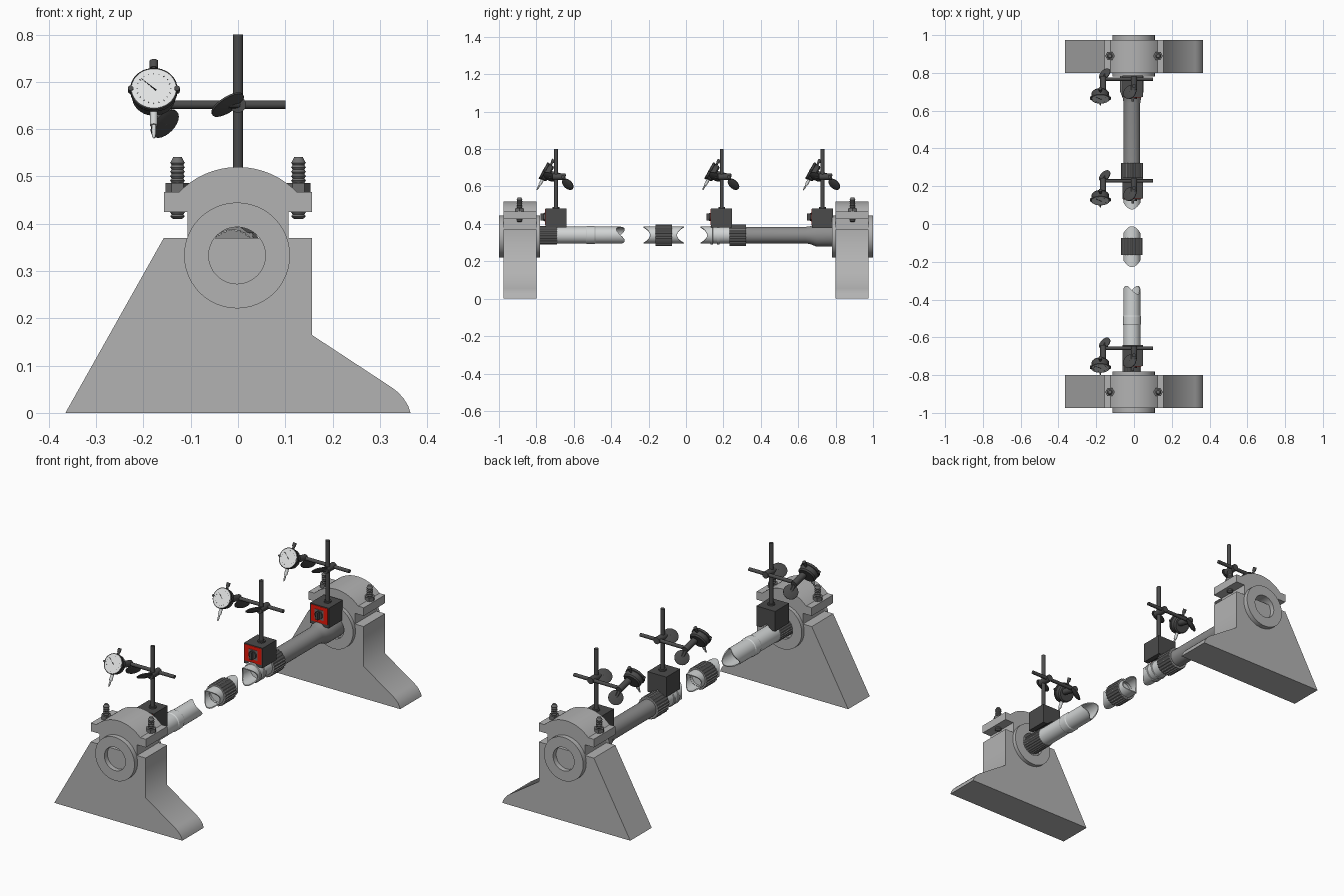
import bpy, bmesh
from math import sin, cos, pi, radians
from mathutils import Vector, Matrix

if "Cube" in bpy.data.objects:
    bpy.data.objects.remove(bpy.data.objects["Cube"])


def material(name, rgb):
    m = bpy.data.materials.new(name)
    m.diffuse_color = (*rgb, 1)
    m.use_nodes = True
    m.node_tree.nodes["Principled BSDF"].inputs["Base Color"].default_value = m.diffuse_color
    return m


CAST = material("cast grey", (0.45, 0.45, 0.45))
STEEL = material("polished steel", (0.64, 0.66, 0.66))
SHAFT = material("shaft grey", (0.27, 0.27, 0.27))
BOLT = material("bolt grey", (0.16, 0.16, 0.16))
DARK = material("dark stand", (0.07, 0.07, 0.07))
RED = material("red", (0.88, 0.01, 0.003))
WHITE = material("dial white", (0.76, 0.77, 0.77))
BLACK = material("black", (0.01, 0.01, 0.01))


def finish(name, bm, mat, matrix=None, sharp=30):
    bmesh.ops.remove_doubles(bm, verts=bm.verts, dist=1e-5)
    bmesh.ops.recalc_face_normals(bm, faces=bm.faces)
    for f in bm.faces:
        f.smooth = True
    for e in bm.edges:
        e.smooth = len(e.link_faces) == 2 and e.calc_face_angle(0) < radians(sharp)
    me = bpy.data.meshes.new(name)
    bm.to_mesh(me)
    bm.free()
    me.materials.append(mat)
    ob = bpy.data.objects.new(name, me)
    bpy.context.collection.objects.link(ob)
    if matrix:
        ob.matrix_world = matrix
    return ob


def prism(name, pts, y0, y1, mat, matrix=None, sharp=30):
    """Extrude an x-z outline along y."""
    bm = bmesh.new()
    f = bm.faces.new([bm.verts.new((x, y0, z)) for x, z in pts])
    r = bmesh.ops.extrude_face_region(bm, geom=[f])
    bmesh.ops.translate(bm, vec=(0, y1 - y0, 0),
                        verts=[v for v in r["geom"] if isinstance(v, bmesh.types.BMVert)])
    return finish(name, bm, mat, matrix, sharp)


def rect(x0, x1, z0, z1):
    return [(x0, z0), (x1, z0), (x1, z1), (x0, z1)]


def lathe(name, prof, mat, origin, axis=(0, 1, 0), segs=32, teeth=0, phase=pi / 2):
    """Spin (radius, distance[, wave]) points about an axis; wave makes broken-off ends."""
    bm = bmesh.new()
    n = teeth * 4 or segs
    rings = []
    for p in prof:
        r, t, w = (*p, 0)[:3]
        ring = []
        for i in range(n):
            a = 2 * pi * i / n
            rr = r * (0.93 if teeth and i % 4 > 1 else 1)
            ring.append(bm.verts.new((rr * cos(a), rr * sin(a), t + w * cos(2 * (a - phase)))))
        rings.append(ring)
    for a, b in zip(rings, rings[1:]):
        for i in range(n):
            j = (i + 1) % n
            bm.faces.new((a[i], a[j], b[j], b[i]))
    q = Vector((0, 0, 1)).rotation_difference(Vector(axis).normalized())
    return finish(name, bm, mat, Matrix.Translation(origin) @ q.to_matrix().to_4x4())


def rod(name, a, b, r, mat, segs=20):
    d = Vector(b) - Vector(a)
    return lathe(name, [(0, 0), (r, 0), (r, d.length), (0, d.length)], mat, a, d, segs)


# Bearing pedestals with caps, sleeves and studs
foot = [(-0.365, 0), (0.365, 0), (0.36, 0.015), (0.35, 0.031), (0.338, 0.044), (0.325, 0.054),
        (0.156, 0.165), (0.156, 0.37), (-0.157, 0.37)]
arch = [(0.173 * sin(a), 0.347 + 0.173 * cos(a)) for a in [radians(-42 + 6 * i) for i in range(15)]]
inner = [(0.1 * cos(a), 0.333 + 0.1 * sin(a)) for a in [radians(22 + 8.5 * i) for i in range(17)]]
cap = ([(-0.107, 0.37), (-0.107, 0.425), (-0.157, 0.425), (-0.157, 0.467), (-0.125, 0.467)] + arch
       + [(0.125, 0.467), (0.157, 0.467), (0.157, 0.425), (0.107, 0.425), (0.107, 0.37)] + inner)
thread = [(0, 0.41), (0.009, 0.41)]
for k in range(13):
    thread += [(0.0155, 0.415 + k * 0.0095), (0.0125, 0.42 + k * 0.0095)]
thread += [(0.009, 0.541), (0, 0.541)]
for side, s in (("front", -1), ("back", 1)):
    y0, y1 = sorted((s * 0.80, s * 0.975))
    prism(side + "_pedestal", foot, y0, y1, CAST, sharp=58)
    prism(side + "_bearing_cap", cap, y0, y1, CAST)
    ya, yb = s * 1.0, s * 0.78
    lathe(side + "_sleeve", [(0.06, ya), (0.112, ya), (0.112, yb), (0.06, yb), (0.06, ya)],
          CAST, (-0.002, 0, 0.333), segs=48)
    for x in (-0.128, 0.128):
        lathe(side + "_stud", thread, BOLT, (x, s * 0.89, 0), (0, 0, 1), 20)
        lathe(side + "_nut", [(0, 0.467), (0.025, 0.467), (0.025, 0.486), (0, 0.486)],
              BOLT, (x, s * 0.89, 0), (0, 0, 1), 6)

# Shaft line: three broken lengths
C = (-0.011, 0, 0.34)
lathe("front_spline", [(0, -0.80), (0.049, -0.80), (0.049, -0.69), (0, -0.69)], SHAFT, C, teeth=24)
lathe("front_shaft", [(0, -0.70), (0.045, -0.70), (0.045, -0.535), (0.048, -0.53), (0.048, -0.49),
                      (0.045, -0.485), (0.045, -0.35, 0.022), (0.040, -0.35, 0.022),
                      (0.040, -0.45), (0, -0.45)], STEEL, C, segs=48, phase=pi / 4)
lathe("middle_shaft", [(0, -0.15), (0.040, -0.15), (0.040, -0.21, -0.018), (0.045, -0.21, -0.018),
                       (0.045, -0.03, 0.018), (0.040, -0.03, 0.018), (0.040, -0.09), (0, -0.09)],
      STEEL, C, segs=48)
lathe("middle_coupling", [(0.04, -0.163), (0.057, -0.163), (0.057, -0.075), (0.04, -0.075)],
      SHAFT, C, teeth=24)
lathe("back_shaft_end", [(0, 0.17), (0.040, 0.17), (0.040, 0.095, -0.018), (0.045, 0.095, -0.018),
                         (0.045, 0.13), (0.049, 0.132), (0.049, 0.143), (0.045, 0.145),
                         (0.045, 0.165), (0.049, 0.167), (0.049, 0.178), (0.045, 0.18),
                         (0.045, 0.25)], STEEL, C, segs=48)
lathe("back_coupling", [(0.04, 0.232), (0.058, 0.232), (0.058, 0.322), (0.04, 0.322)],
      SHAFT, C, teeth=24)
lathe("back_shaft", [(0.044, 0.31), (0.044, 0.64), (0.048, 0.665), (0.062, 0.70), (0.062, 0.80),
                     (0, 0.80)], SHAFT, C, segs=48)


# Dial indicator on a magnetic stand
def indicator(tag, y):
    def nm(part):
        return tag + "_" + part

    # magnetic base with grooved underside, red front plate and switch
    prism(nm("magnet_base"), [(-0.06, 0.38), (-0.043, 0.38), (-0.011, 0.405), (0.021, 0.38),
                              (0.047, 0.38), (0.047, 0.483), (-0.06, 0.483)],
          y - 0.057, y + 0.055, DARK)
    prism(nm("red_plate"), rect(-0.054, 0.041, 0.395, 0.479), y - 0.059, y - 0.057, RED)
    prism(nm("switch_panel"), rect(-0.032, 0.019, 0.412, 0.462), y - 0.061, y - 0.059, BOLT)
    rod(nm("switch_knob"), (-0.006, y - 0.061, 0.437), (-0.006, y - 0.068, 0.437), 0.021, DARK)
    prism(nm("switch_grip"), rect(-0.012, 0, 0.418, 0.456), y - 0.082, y - 0.068, DARK)
    # post, cross rod and clamps
    rod(nm("post_collar"), (0, y, 0.483), (0, y, 0.49), 0.018, DARK)
    rod(nm("post"), (0, y, 0.483), (0, y, 0.80), 0.0105, DARK)
    rod(nm("cross_rod"), (-0.175, y + 0.037, 0.652), (0.10, y + 0.037, 0.652), 0.009, DARK)
    rod(nm("post_clamp"), (0, y - 0.02, 0.652), (0, y + 0.05, 0.652), 0.017, DARK)
    rod(nm("arm_clamp"), (-0.163, y - 0.03, 0.668), (-0.163, y + 0.05, 0.648), 0.016, DARK)
    for part, r, c, n, hub in (
            ("post_knob", 0.039, (-0.022, y - 0.032, 0.652), (-0.5, 0.38, 0.78), (0, y - 0.015, 0.652)),
            ("arm_knob", 0.036, (-0.155, y + 0.063, 0.612), (-0.6, 0.55, 0.58), (-0.163, y + 0.037, 0.65))):
        lathe(nm(part), [(0, -0.007), (r - 0.01, -0.006), (r, -0.002), (r, 0.002),
                         (r - 0.01, 0.006), (0, 0.007)], DARK, c, n, 24)
        rod(nm(part + "_screw"), c, hub, 0.008, DARK, 12)
    # gauge, built upright facing -y and then leaned back
    M = Matrix.Translation((-0.178, y - 0.05, 0.676)) @ Matrix.Rotation(radians(-29), 4, "X")

    def place(ob):
        ob.matrix_world = M @ ob.matrix_world

    place(lathe(nm("gauge_case"), [(0, 0.022), (0.040, 0.022), (0.046, 0.015), (0.046, -0.008),
                                   (0.050, -0.010), (0.050, -0.020), (0.048, -0.022),
                                   (0.047, -0.019), (0, -0.019)], DARK, (0, 0, 0), segs=40))
    place(rod(nm("dial_face"), (0, -0.018, 0), (0, -0.021, 0), 0.0475, WHITE, 40))
    place(rod(nm("top_stem"), (0, 0, 0.04), (0, 0, 0.068), 0.006, DARK, 16))
    place(rod(nm("top_cap"), (0, 0, 0.06), (0, 0, 0.078), 0.009, DARK, 16))
    place(rod(nm("lower_stem"), (0, 0, -0.078), (0, 0, -0.04), 0.008, STEEL, 16))
    place(lathe(nm("probe"), [(0, -0.110), (0.003, -0.106), (0.0045, -0.098), (0.0045, -0.075),
                              (0, -0.075)], STEEL, (0, 0, 0), (0, 0, 1), 12))
    for x in (-0.049, 0.049):
        place(rod(nm("bezel_lug"), (x, -0.023, 0), (x, -0.008, 0), 0.006, DARK, 12))
    # needle and tick marks as thin plates
    for i in range(20):
        place(prism(nm("tick"), rect(-0.0005, 0.0005, 0.034, 0.037), -0.0216, -0.0208, BLACK,
                    Matrix.Rotation(2 * pi * i / 20, 4, "Y")))
    place(prism(nm("needle"), [(-0.0013, -0.006), (0.0013, -0.006), (0, 0.036)],
                -0.0222, -0.0208, BLACK, Matrix.Rotation(radians(-48), 4, "Y")))


for tag, y in (("front", -0.695), ("middle", 0.191), ("back", 0.73)):
    indicator(tag, y)
